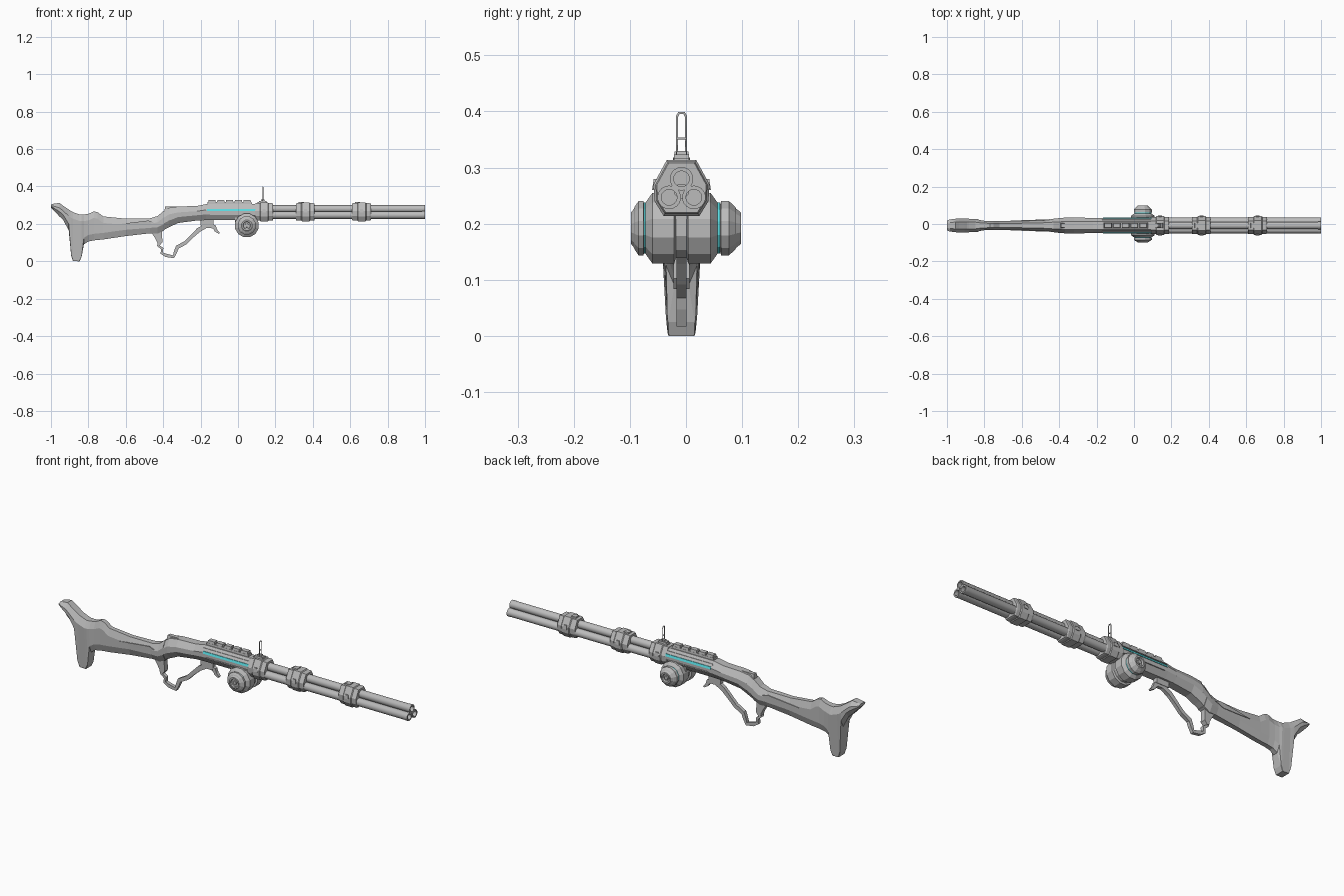
import bpy, bmesh, math
from mathutils import Vector

if "Cube" in bpy.data.objects:
    bpy.data.objects.remove(bpy.data.objects["Cube"])

CY = -0.008  # centre plane of the gun body


def material(name, rgb):
    m = bpy.data.materials.new(name)
    m.use_nodes = True
    m.diffuse_color = (*rgb, 1)
    m.node_tree.nodes["Principled BSDF"].inputs["Base Color"].default_value = (*rgb, 1)
    return m


GREY = material("light gunmetal grey", (0.5, 0.5, 0.5))
TEAL = material("teal glow", (0.1, 0.7, 0.74))


def skin(name, rings, mat=GREY, smooth=False):
    """Bridge a list of equal rings into a closed, capped solid."""
    n = len(rings[0])
    bm = bmesh.new()
    vs = [[bm.verts.new(p) for p in ring] for ring in rings]
    for a, b in zip(vs, vs[1:]):
        for i in range(n):
            j = (i + 1) % n
            bm.faces.new((a[i], a[j], b[j], b[i]))
    bm.faces.new(vs[0])
    bm.faces.new(vs[-1])
    bmesh.ops.recalc_face_normals(bm, faces=bm.faces)
    me = bpy.data.meshes.new(name)
    bm.to_mesh(me)
    bm.free()
    me.materials.append(mat)
    ob = bpy.data.objects.new(name, me)
    bpy.context.collection.objects.link(ob)
    if smooth:
        bpy.ops.object.select_all(action="DESELECT")
        ob.select_set(True)
        bpy.context.view_layer.objects.active = ob
        bpy.ops.object.shade_smooth_by_angle(angle=math.radians(35))


def lathe(name, profile, centre, axis, sides, **kw):
    """Turn (position, radius) pairs round the x or y axis."""
    rings = []
    for t, r in profile:
        ring = []
        for i in range(sides):
            a = 2 * math.pi * (i + 0.5) / sides
            u, z = r * math.cos(a), centre[1] + r * math.sin(a)
            ring.append((t, centre[0] + u, z) if axis == "x" else (centre[0] + u, t, z))
        rings.append(ring)
    skin(name, rings, **kw)


def box(name, x, y, z, taper=0.0):
    rings = []
    for h, k in ((z[0], 0), (z[1], taper)):
        rings.append([(x[0] + k, y[0] + k, h), (x[1] - k, y[0] + k, h),
                      (x[1] - k, y[1] - k, h), (x[0] + k, y[1] - k, h)])
    skin(name, rings)


def ribbon(name, path, y_half):
    """Flat bar following (x, z, half thickness) points."""
    rings = []
    for i, (x, z, h) in enumerate(path):
        a, b = path[max(i - 1, 0)], path[min(i + 1, len(path) - 1)]
        t = Vector((b[0] - a[0], b[1] - a[1])).normalized()
        nx, nz = -t.y * h, t.x * h
        rings.append([(x + s * nx, CY + w * y_half, z + s * nz)
                      for s, w in ((1, 1), (1, -1), (-1, -1), (-1, 1))])
    skin(name, rings)


def body_ring(x, bot, top, hw):
    """Faceted eight-sided slice; the butt narrows evenly to a blunt toe."""
    c = min(0.36 * (top - bot), 0.035)
    toe = x < -0.83
    low, low_w = (0.004, 0.95) if toe and bot < 0.1 else (c, 0.5)
    half = [(0.5, top), (1, top - c), (1, bot + low), (low_w, bot)]
    ring = []
    for w, z in half + [(-w, z) for w, z in reversed(half)]:
        k = 0.68 + 0.32 * min(1, z / 0.15) if x < -0.8 else 1
        ring.append((x, CY + w * hw * k, z))
    return ring


# Stock with flared butt
stock = [(-1, .288, .303, .026), (-.985, .272, .308, .032), (-.955, .24, .312, .036),
         (-.935, .222, .297, .037), (-.905, .165, .277, .037), (-.892, .03, .268, .037),
         (-.882, .001, .263, .036), (-.847, .0, .25, .035), (-.836, .025, .25, .034),
         (-.824, .09, .25, .029), (-.80, .106, .254, .025), (-.77, .112, .267, .023),
         (-.75, .114, .262, .023), (-.72, .117, .24, .023), (-.6, .135, .228, .024),
         (-.47, .15, .23, .03), (-.43, .148, .242, .036), (-.395, .165, .272, .04)]
skin("stock", [body_ring(*s) for s in stock])

# Receiver
receiver = [(-.41, .16, .258, .038), (-.37, .182, .286, .042), (-.32, .205, .293, .042),
            (-.22, .218, .296, .041), (-.17, .22, .306, .041), (.11, .22, .306, .041)]
skin("receiver", [body_ring(*s) for s in receiver])
box("hammer_block", (-.395, -.31), (CY - .016, CY + .016), (.26, .293), taper=.006)


# Side strips lying on the sloped upper flanks, and stock panels
def flank_strip(name, side, x0, x1, z0, z1, mat):
    def y(z):
        return CY + side * (.0205 + .0205 * min(1, (.306 - z) / .031))
    skin(name, [[(x, y(z) + side * d, z) for z, d in
                 ((z0, -.004), (z0, .003), (z1, .003), (z1, -.004))] for x in (x0, x1)], mat)


for side, label in ((1, "left"), (-1, "right")):
    flank_strip(label + "_light_strip", side, -.165, .1, .27, .281, TEAL)
    flank_strip(label + "_upper_rib", side, -.17, .1, .288, .294, GREY)
    flank_strip(label + "_lower_rib", side, -.15, .09, .248, .254, GREY)
    panel = [(-.66, .196), (-.48, .218), (-.45, .208), (-.5, .19)]
    skin(label + "_stock_panel", [[(x, CY + side * (.022 + d + max(0, x + .6) * .05), z)
                                   for x, z in panel] for d in (0, .004)])

# Top rail
box("rail_base", (-.165, .075), (CY - .017, CY + .017), (.3, .317), taper=.002)
for i in range(5):
    x = -.16 + i * .047
    box("rail_tooth", (x, x + .042), (CY - .015, CY + .015), (.312, .329), taper=.003)

# Three hollow barrels round a core
for name, dy, z in (("top_barrel", 0, .28), ("left_barrel", .022, .247), ("right_barrel", -.022, .247)):
    lathe(name, [(.1, .02), (.982, .02), (.985, .021), (1, .021), (1, .014), (.95, .014)],
          (CY + dy, z), "x", 18, smooth=True)
lathe("barrel_core", [(.1, .014), (.97, .014)], (CY, .258), "x", 8)

# Barrel clamps
outline = [(-.026, .314), (.026, .314), (.05, .27), (.048, .24), (.032, .214),
           (-.032, .214), (-.048, .24), (-.05, .27)]


def clamp(name, x0, x1):
    w = x1 - x0
    steps = [(0, .88), (.06, .93), (.28, .93), (.32, 1.0), (.72, 1.0), (.76, .93), (.94, .93), (1, .88)]
    skin(name, [[(x0 + f * w, CY + y * s, .264 + (z - .264) * s) for y, z in outline] for f, s in steps])
    for side in (1, -1):
        ys = sorted((CY + side * .04, CY + side * .0525))
        box(name + "_bolt", (x0 + .4 * w, x0 + .62 * w), ys, (.26, .28), taper=.003)
    box(name + "_top_lug", (x0 + .12 * w, x0 + .45 * w), (CY - .016, CY + .016), (.3, .317), taper=.003)


for name, x0, x1 in (("receiver_clamp", .09, .187), ("middle_clamp", .31, .41), ("front_clamp", .61, .71)):
    clamp(name, x0, x1)

# Flip-up sight
box("sight_base", (.11, .155), (CY - .015, CY + .015), (.308, .323), taper=.002)
box("sight_hinge", (.122, .144), (CY - .01, CY + .01), (.32, .33), taper=.002)
bar = bpy.data.curves.new("sight_frame", "CURVE")
bar.dimensions = "3D"
bar.bevel_depth = .0024
bar.bevel_resolution = 1
loop = [(-.008, .322), (-.008, .391), (-.005, .397), (.005, .397), (.008, .391), (.008, .322)]
for pts, closed in ((loop, True), ([(-.008, .352), (.008, .352)], False)):
    sp = bar.splines.new("POLY")
    sp.points.add(len(pts) - 1)
    sp.use_cyclic_u = closed
    for p, (y, z) in zip(sp.points, pts):
        p.co = (.133, CY + y, z, 1)
bar.materials.append(GREY)
bpy.context.collection.objects.link(bpy.data.objects.new("sight_frame", bar))

# Drum under the receiver, with stepped end caps
DRUM = (.047, .192)
lathe("drum", [(-.073, .046), (-.06, .065), (-.021, .065), (-.018, .055), (.001, .055),
               (.004, .065), (.044, .065), (.057, .046)], DRUM, "y", 12)
for label, y0, y1 in (("left", .055, .098), ("right", -.071, -.098)):
    d = y1 - y0
    lathe(label + "_glow_ring", [(y0, .047), (y0 + .14 * d, .047)], DRUM, "y", 12, mat=TEAL)
    lathe(label + "_drum_cap", [(y0 + .1 * d, .04), (y0 + .18 * d, .05), (y0 + .5 * d, .05),
                                (y0 + .75 * d, .04), (y0 + .8 * d, .036), (y1, .029),
                                (y1, .021), (y0 + .75 * d, .019)], DRUM, "y", 12)
    lathe(label + "_cap_hub", [(y0 + .6 * d, .012), (y0 + .95 * d, .01)], DRUM, "y", 8)
box("drum_mount", (-.015, .1), (CY - .03, CY + .03), (.2, .24))

# Lever guard and trigger
ribbon("lever_pivot", [(-.435, .165, .03), (-.425, .13, .02), (-.418, .102, .014), (-.425, .086, .006)], .014)
ribbon("lever_guard", [(-.432, .088, .005), (-.405, .068, .007), (-.408, .044, .007), (-.385, .032, .009),
                       (-.345, .024, .008), (-.334, .05, .009), (-.325, .075, .01), (-.28, .1, .01),
                       (-.245, .135, .01), (-.21, .168, .012), (-.17, .19, .012), (-.135, .189, .011)], .009)
ribbon("lever_tip", [(-.155, .195, .012), (-.125, .182, .011), (-.118, .165, .008), (-.1, .15, .004)], .008)
box("lever_mount", (-.2, -.13), (CY - .011, CY + .011), (.192, .228))
